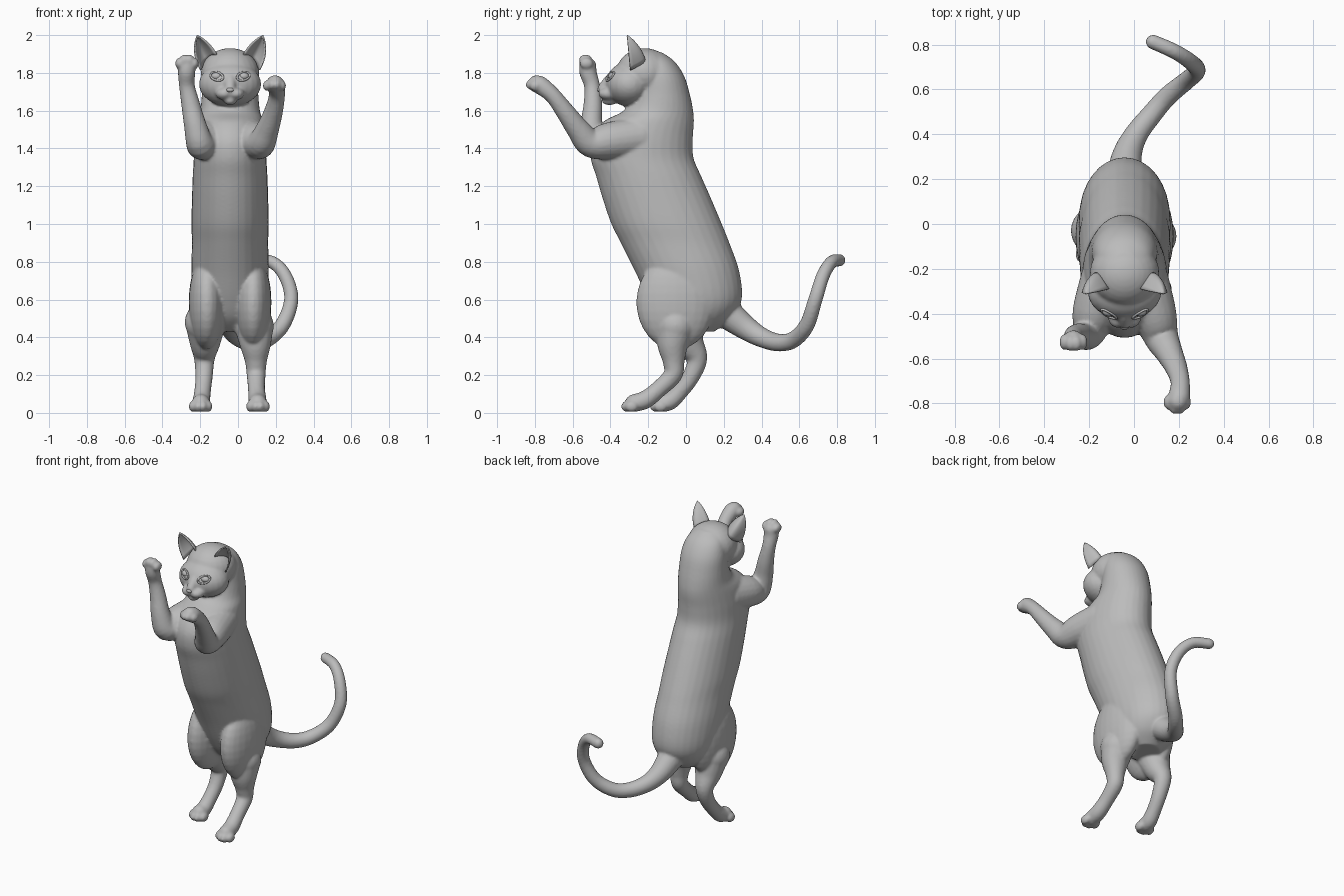
import bpy, bmesh, math
from mathutils import Vector, Matrix

if "Cube" in bpy.data.objects:
    bpy.data.objects.remove(bpy.data.objects["Cube"], do_unlink=True)

CX = -0.042          # midline of the trunk and head

fur = bpy.data.materials.new("plain_grey")
fur.diffuse_color = (0.5, 0.5, 0.5, 1)
fur.use_nodes = True
bsdf = fur.node_tree.nodes["Principled BSDF"]
bsdf.inputs["Base Color"].default_value = (0.5, 0.5, 0.5, 1)
bsdf.inputs["Roughness"].default_value = 0.7


def make_object(name, bm):
    bmesh.ops.recalc_face_normals(bm, faces=bm.faces)
    for f in bm.faces:
        f.smooth = True
    mesh = bpy.data.meshes.new(name)
    bm.to_mesh(mesh)
    bm.free()
    mesh.materials.append(fur)
    ob = bpy.data.objects.new(name, mesh)
    bpy.context.collection.objects.link(ob)
    return ob


def spline(points, steps=5):
    """Catmull-Rom interpolation of tuples of any length."""
    p = [points[0]] + list(points) + [points[-1]]
    out = []
    for i in range(1, len(p) - 2):
        for s in range(steps):
            t = s / steps
            out.append([0.5 * (2 * b + (c - a) * t + (2 * a - 5 * b + 4 * c - d) * t * t
                               + (3 * b - a - 3 * c + d) * t ** 3)
                        for a, b, c, d in zip(*p[i - 1:i + 3])])
    out.append(list(points[-1]))
    return out


def skin(bm, rings, closed=False):
    """Bridge rings of coordinates; cap the ends unless the loft is closed."""
    vs = [[bm.verts.new(c) for c in ring] for ring in rings]
    n = len(vs[0])
    pairs = list(zip(vs, vs[1:])) + ([(vs[-1], vs[0])] if closed else [])
    for a, b in pairs:
        for i in range(n):
            bm.faces.new((a[i], a[(i + 1) % n], b[(i + 1) % n], b[i]))
    if not closed:
        bm.faces.new(vs[0][::-1])
        bm.faces.new(vs[-1])


def ball(bm, centre, radii):
    if not isinstance(radii, tuple):
        radii = (radii,) * 3
    m = Matrix.Translation(centre) @ Matrix.Diagonal((*radii, 1))
    bmesh.ops.create_uvsphere(bm, u_segments=24, v_segments=16, radius=1, matrix=m)


def tube(bm, points, sides=20):
    """Round limb through (x, y, z, radius) points with rounded ends."""
    path = spline(points)
    pos = [Vector(p[:3]) for p in path]
    rings, u, last = [], None, None
    for i, p in enumerate(path):
        t = (pos[min(i + 1, len(pos) - 1)] - pos[max(i - 1, 0)]).normalized()
        u = t.orthogonal().normalized() if u is None else last.rotation_difference(t) @ u
        v = t.cross(u)
        last = t
        rings.append([pos[i] + p[3] * (u * math.cos(a) + v * math.sin(a))
                      for a in (2 * math.pi * k / sides for k in range(sides))])
    skin(bm, rings)
    for p in (path[0], path[-1]):
        ball(bm, p[:3], p[3])


def toes(bm, centre, r, spread, curve=(0, 0, 0)):
    """Four toes in a row; the outer two are set back along curve."""
    for k in (-1.5, -0.5, 0.5, 1.5):
        back = Vector(curve) * (1 if abs(k) > 1 else 0)
        ball(bm, Vector(centre) + Vector((k * spread, 0, 0)) + back, (r * 0.8, r * 1.2, r))


bm = bmesh.new()

# Trunk and neck: z, front y, back y, half width
trunk = [(0.43, -0.06, 0.15, 0.09), (0.50, -0.14, 0.24, 0.16), (0.60, -0.20, 0.295, 0.195),
         (0.75, -0.27, 0.282, 0.205), (0.90, -0.345, 0.23, 0.202), (1.00, -0.395, 0.19, 0.205),
         (1.13, -0.44, 0.135, 0.202), (1.25, -0.475, 0.082, 0.198), (1.35, -0.505, 0.04, 0.192),
         (1.45, -0.50, 0.036, 0.188), (1.54, -0.44, 0.042, 0.175), (1.60, -0.33, 0.038, 0.158),
         (1.68, -0.28, 0.022, 0.15), (1.78, -0.26, -0.008, 0.142), (1.86, -0.25, -0.06, 0.115),
         (1.91, -0.24, -0.13, 0.06)]
skin(bm, [[(CX + w * math.cos(a), (f + b) / 2 + (b - f) / 2 * math.sin(a), z)
           for a in (2 * math.pi * k / 32 for k in range(32))]
          for z, f, b, w in spline(trunk)])

# Tail
tube(bm, [(-0.045, 0.20, 0.54, 0.085), (-0.03, 0.31, 0.455, 0.066), (0.01, 0.40, 0.40, 0.053),
          (0.08, 0.49, 0.372, 0.047), (0.15, 0.57, 0.388, 0.044), (0.235, 0.64, 0.465, 0.041),
          (0.282, 0.685, 0.60, 0.038), (0.25, 0.725, 0.725, 0.036), (0.18, 0.77, 0.798, 0.034),
          (0.085, 0.812, 0.808, 0.033)])

# Thighs
for side in (-1, 1):
    ball(bm, (CX + side * 0.122, -0.055, 0.585), (0.097, 0.208, 0.25))

# Left hind leg, stepping forward
tube(bm, [(0.085, -0.055, 0.46, 0.105), (0.092, -0.07, 0.36, 0.083), (0.095, -0.065, 0.27, 0.058),
          (0.096, -0.07, 0.20, 0.05), (0.098, -0.145, 0.125, 0.045), (0.103, -0.215, 0.07, 0.048),
          (0.105, -0.275, 0.052, 0.047)])
toes(bm, (0.106, -0.308, 0.034), 0.03, 0.026, (0, 0.02, 0))

# Right hind leg, stepping back
tube(bm, [(-0.172, -0.03, 0.48, 0.11), (-0.175, 0.015, 0.37, 0.082), (-0.178, 0.058, 0.285, 0.055),
          (-0.18, 0.025, 0.19, 0.046), (-0.188, -0.035, 0.11, 0.044), (-0.194, -0.085, 0.062, 0.047),
          (-0.197, -0.125, 0.052, 0.047)])
toes(bm, (-0.198, -0.155, 0.034), 0.03, 0.026, (0, 0.02, 0))

# Left front leg, reaching forward
tube(bm, [(0.045, -0.25, 1.46, 0.11), (0.09, -0.40, 1.44, 0.10), (0.122, -0.505, 1.43, 0.078),
          (0.155, -0.57, 1.50, 0.062), (0.188, -0.64, 1.595, 0.05), (0.206, -0.705, 1.68, 0.043),
          (0.202, -0.765, 1.73, 0.048), (0.196, -0.79, 1.742, 0.046)])
toes(bm, (0.193, -0.815, 1.738), 0.028, 0.026, (0, 0.02, -0.006))

# Right front leg, raised
tube(bm, [(-0.13, -0.25, 1.46, 0.11), (-0.175, -0.39, 1.44, 0.10), (-0.2, -0.48, 1.425, 0.076),
          (-0.226, -0.50, 1.52, 0.06), (-0.25, -0.493, 1.63, 0.05), (-0.27, -0.497, 1.73, 0.042),
          (-0.272, -0.518, 1.80, 0.046), (-0.27, -0.52, 1.835, 0.046)])
toes(bm, (-0.27, -0.532, 1.868), 0.03, 0.026, (0, 0.005, -0.018))

# Skull, cheeks, nose bridge, whisker pads and chin
ball(bm, (CX, -0.22, 1.798), (0.155, 0.15, 0.133))
ball(bm, (CX, -0.30, 1.74), (0.165, 0.127, 0.118))
tube(bm, [(CX, -0.355, 1.79, 0.038), (CX, -0.405, 1.755, 0.034), (CX, -0.44, 1.718, 0.028)])
for side in (-1, 1):
    ball(bm, (CX + side * 0.03, -0.41, 1.69), (0.046, 0.054, 0.034))
ball(bm, (CX, -0.405, 1.653), (0.034, 0.042, 0.024))

# Fuse everything into one soft surface
body = make_object("body", bm)
remesh = body.modifiers.new("fuse", "REMESH")
remesh.mode = "VOXEL"
remesh.voxel_size = 0.009
remesh.use_smooth_shade = True
relax = body.modifiers.new("relax", "SMOOTH")
relax.factor = 0.5
relax.iterations = 4

# Nose tip
bm = bmesh.new()
ball(bm, (CX, -0.46, 1.71), (0.019, 0.012, 0.012))
make_object("nose", bm)


def face_y(dx, z):
    """Front surface of the cheeks."""
    k = 1 - (dx / 0.165) ** 2 - ((z - 1.74) / 0.118) ** 2
    return -0.30 - 0.127 * math.sqrt(max(k, 0))


for side, label in ((-1, "right"), (1, "left")):
    # Eye
    bm = bmesh.new()
    ball(bm, (CX + side * 0.07, -0.388, 1.782), (0.03, 0.024, 0.021))
    make_object(label + "_eye", bm)

    # Almond eyelid rim following the face
    bm = bmesh.new()
    rings = []
    for i in range(24):
        a = 2 * math.pi * i / 24
        dx, z = 0.07 + 0.033 * math.cos(a), 1.782 + 0.022 * math.sin(a) + 0.006 * math.cos(a)
        c = Vector((CX + side * dx, face_y(dx, z) - 0.001, z))
        out = Vector((side * math.cos(a), 0, math.sin(a)))
        rings.append([c + 0.006 * (out * math.cos(b) + Vector((0, 1, 0)) * math.sin(b))
                      for b in (2 * math.pi * k / 8 for k in range(8))])
    skin(bm, rings, closed=True)
    make_object(label + "_eyelid", bm)

    # Cupped ear, open to the front
    bm = bmesh.new()
    inner, outer = Vector((0.07, -0.29, 1.895)), Vector((0.155, -0.295, 1.815))
    tip = Vector((0.174, -0.312, 1.998))
    grid = []
    for j in range(9):
        t = j / 8
        row = []
        for i in range(13):
            s = i / 12
            arch = math.sin(math.pi * s)
            p = inner.lerp(outer, s) + Vector((0.012, 0.075, 0.012)) * arch
            p = p.lerp(tip, t)
            p += Vector((s * 0.028 - 0.006, 0.012 * arch, 0.010 * (1 - s))) * 4 * t * (1 - t)
            row.append(bm.verts.new((CX + side * p.x, p.y, p.z)))
        grid.append(row)
    for a, b in zip(grid, grid[1:]):
        for i in range(12):
            bm.faces.new((a[i], a[i + 1], b[i + 1], b[i]))
    bmesh.ops.remove_doubles(bm, verts=bm.verts, dist=0.0005)
    ear = make_object(label + "_ear", bm)
    shell = ear.modifiers.new("thickness", "SOLIDIFY")
    shell.thickness = 0.008
    shell.offset = 0
